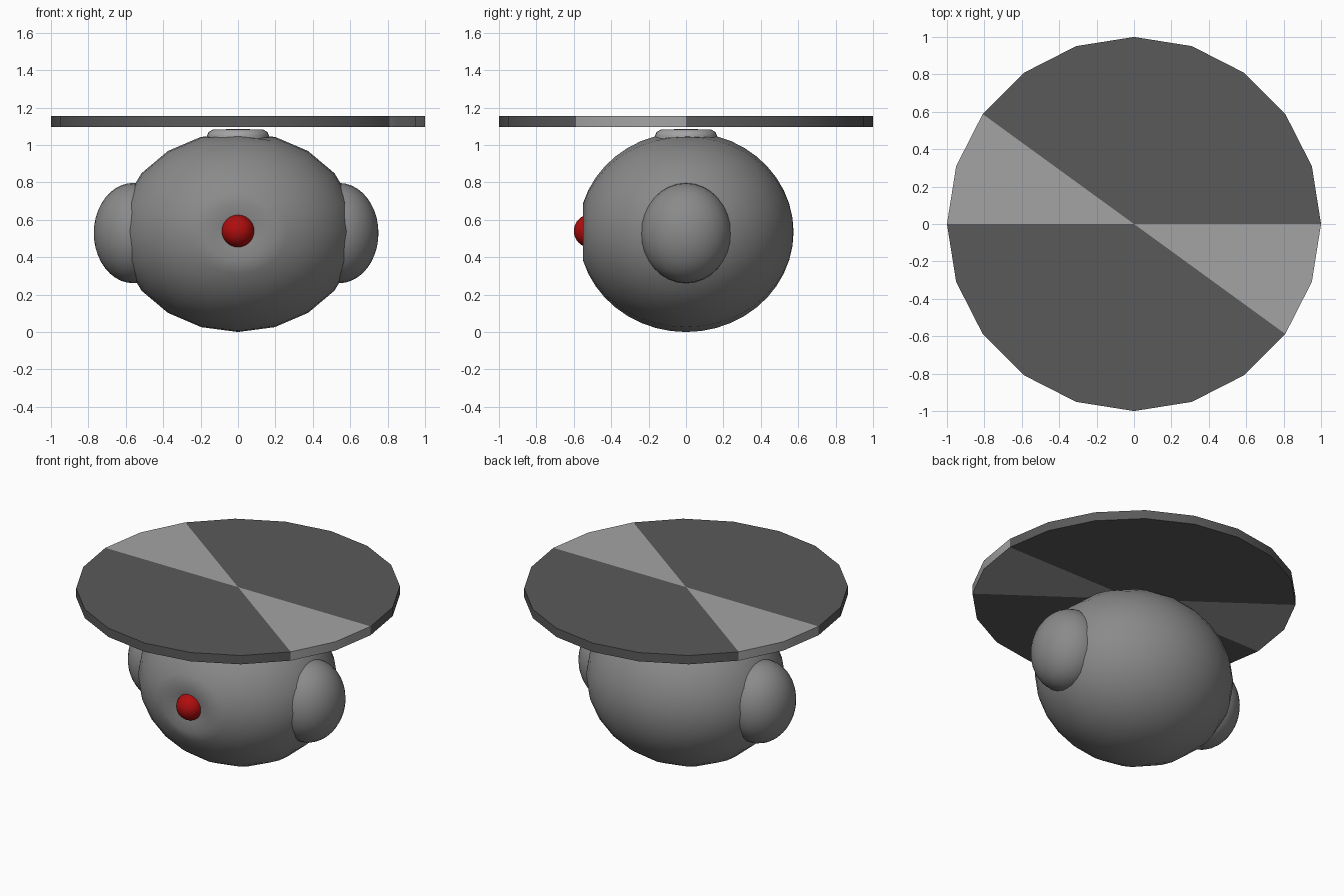
import bpy, bmesh, math
from mathutils import Matrix

if "Cube" in bpy.data.objects:
    bpy.data.objects.remove(bpy.data.objects["Cube"])


def finish(name, bm, mats, angle=40):
    bmesh.ops.recalc_face_normals(bm, faces=bm.faces)
    me = bpy.data.meshes.new(name)
    bm.to_mesh(me)
    bm.free()
    for m in mats:
        me.materials.append(m)
    ob = bpy.data.objects.new(name, me)
    bpy.context.collection.objects.link(ob)
    bpy.ops.object.select_all(action='DESELECT')
    ob.select_set(True)
    bpy.context.view_layer.objects.active = ob
    bpy.ops.object.shade_smooth_by_angle(angle=math.radians(angle))
    return ob


def ellipsoid(center, radii, segs, rings, axis):
    bm = bmesh.new()
    bmesh.ops.create_uvsphere(bm, u_segments=segs, v_segments=rings, radius=1)
    turn = {'X': Matrix.Rotation(math.pi / 2, 4, 'Y'),
            'Y': Matrix.Rotation(math.pi / 2, 4, 'X')}[axis]
    bm.transform(Matrix.Translation(center) @ Matrix.Diagonal((*radii, 1)) @ turn)
    return bm


def material(name, rgb):
    m = bpy.data.materials.new(name)
    m.diffuse_color = (*rgb, 1)
    m.use_nodes = True
    m.node_tree.nodes["Principled BSDF"].inputs["Base Color"].default_value = m.diffuse_color
    return m


red = material("red", (0.43, 0.004, 0.004))
dark = material("dark_grey", (0.102, 0.102, 0.102))
light = material("light_grey", (0.37, 0.37, 0.37))
grey = material("body_grey", (0.255, 0.255, 0.255))

# Body: poles face front and back, flattened crown, dented eye socket
bm = ellipsoid((0, 0, 0.535), (0.637, 0.575, 0.535), 20, 22, 'Y')
for v in bm.verts:
    v.co.z = min(v.co.z, 1.047)
    r = math.hypot(v.co.x / 0.637, (v.co.z - 0.535) / 0.535)
    if v.co.y < 0 and r < 0.2:
        v.co.y = -0.525
finish("body", bm, [grey], 80)

# Eye
finish("eye", ellipsoid((0, -0.512, 0.54), (0.088, 0.088, 0.088), 24, 16, 'Y'), [red])

# Side pods
for name, x in (("right_pod", 0.54), ("left_pod", -0.56)):
    finish(name, ellipsoid((x, 0, 0.529), (0.211, 0.242, 0.268), 32, 20, 'X'), [grey])

# Rotor mount: lathed low dome under the disc
bm = bmesh.new()
profile = [(0, 1.02), (0.165, 1.02), (0.165, 1.052), (0.158, 1.069),
           (0.135, 1.082), (0, 1.086)]
vs = [bm.verts.new((r, 0, z)) for r, z in profile]
es = [bm.edges.new(p) for p in zip(vs, vs[1:])]
bmesh.ops.spin(bm, geom=vs + es, cent=(0, 0, 0), axis=(0, 0, 1),
               angle=math.tau, steps=28)
bmesh.ops.remove_doubles(bm, verts=bm.verts, dist=1e-4)
finish("rotor_mount", bm, [light])

# Rotor disc: 20 sides, two opposite light blades on a dark disc
bm = bmesh.new()
bmesh.ops.create_cone(bm, cap_ends=True, cap_tris=True, segments=20,
                      radius1=1, radius2=1, depth=0.06,
                      matrix=Matrix.Translation((0, 0, 1.126)))
for f in bm.faces:
    c = f.calc_center_median()
    a = math.degrees(math.atan2(c.y, c.x)) % 180
    f.material_index = 0 if a > 144 else 1
finish("rotor_disc", bm, [light, dark])
